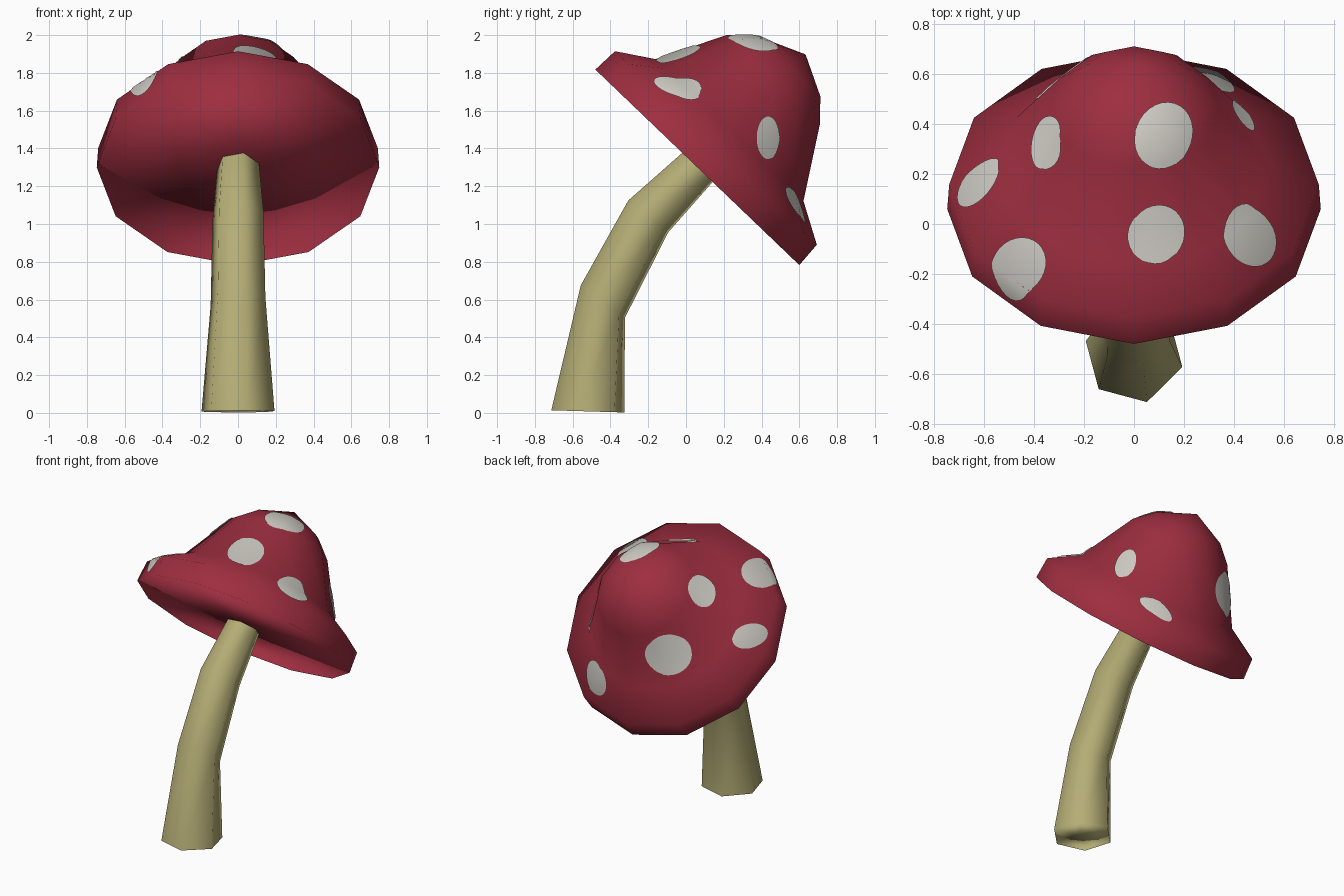
import bpy, bmesh, math
from mathutils import Vector
from mathutils.bvhtree import BVHTree
from mathutils.interpolate import poly_3d_calc

if "Cube" in bpy.data.objects:
    bpy.data.objects.remove(bpy.data.objects["Cube"])


def material(name, rgb):
    m = bpy.data.materials.new(name)
    m.diffuse_color = (*rgb, 1)
    m.use_nodes = True
    m.node_tree.nodes["Principled BSDF"].inputs["Base Color"].default_value = m.diffuse_color
    return m


RED = material("crimson", (0.34, 0.027, 0.050))
CREAM = material("off_white", (0.64, 0.62, 0.57))
TAN = material("pale_olive", (0.46, 0.42, 0.18))
X = Vector((1, 0, 0))


def finish(bm, name, mat, normals=None):
    me = bpy.data.meshes.new(name)
    bm.to_mesh(me)
    ob = bpy.data.objects.new(name, me)
    bpy.context.collection.objects.link(ob)
    me.materials.append(mat)
    for p in me.polygons:
        p.use_smooth = True
    if normals:
        me.normals_split_custom_set_from_vertices(normals)
    return ob


def bridge(bm, a, b):
    n = len(a)
    for i in range(n):
        bm.faces.new((a[i], a[(i + 1) % n], b[(i + 1) % n], b[i]))


def fan(bm, ring, tip):
    for i in range(len(ring)):
        bm.faces.new((ring[i], ring[(i + 1) % len(ring)], tip))


def add_ring(bm, centre, e1, e2, r, n, start=0.0):
    angles = [start + math.tau * i / n for i in range(n)]
    return [bm.verts.new(centre + e1 * (r * math.cos(t)) + e2 * (r * math.sin(t))) for t in angles]


def orient_outward(bm, inside):
    for f in bm.faces:
        f.normal_update()
        if f.normal.dot(f.calc_center_median() - inside(f)) < 0:
            f.normal_flip()
    bm.normal_update()


# Flat lid that closes an open ring and keeps the wall's rounded shading at its edge
def lid(name, mat, ring, facing):
    bm = bmesh.new()
    vs = [bm.verts.new(v.co) for v in ring]
    normals = [v.normal.copy() for v in ring] + [facing]
    fan(bm, vs, bm.verts.new(sum((v.co for v in ring), Vector()) / len(ring)))
    bm.normal_update()
    for f in bm.faces:
        if f.normal.dot(facing) < 0:
            f.normal_flip()
    finish(bm, name, mat, normals)


# Cap: tilted 12-sided lathe; each row is radius, height, sideways shift
CENTRE = Vector((0, 0.06, 1.30))
U = Vector((0, 0.722, -0.692))
N = Vector((0, 0.692, 0.722))
profile = [(0.748, 0, 0), (0.74, 0.142, 0), (0.543, 0.26, -0.014),
           (0.34, 0.616, -0.031), (0.23, 0.722, -0.02)]
cap = bmesh.new()
rings = [add_ring(cap, CENTRE + N * h + U * s, U, X, r, 12) for r, h, s in profile]
for a, b in zip(rings, rings[1:]):
    bridge(cap, a, b)
fan(cap, rings[-1], cap.verts.new(CENTRE + N * 0.828))
orient_outward(cap, lambda f: CENTRE)
cap.faces.ensure_lookup_table()
tree = BVHTree.FromBMesh(cap)
finish(cap, "cap", RED)
lid("cap_underside", RED, rings[0], -N)

# Stem: bent, tapering six-sided tube; each row is y, z, radius, tangent y, tangent z
path = [(-0.52, 0.008, 0.20, 0.03, 1), (-0.44, 0.59, 0.15, 0.59, 0.81),
        (-0.20, 1.04, 0.14, 0.62, 0.78), (0.063, 1.302, 0.115, 0.68, 0.73)]
bm = bmesh.new()
rings = [add_ring(bm, Vector((0, y, z)), X, Vector((0, tz, -ty)).normalized(), r, 6, math.radians(-15))
         for y, z, r, ty, tz in path]
for a, b in zip(rings, rings[1:]):
    bridge(bm, a, b)
bmesh.ops.recalc_face_normals(bm, faces=bm.faces)
bm.faces.ensure_lookup_table()
f0 = bm.faces[0]
if f0.normal.dot(f0.calc_center_median() - Vector((0, -0.48, 0.3))) < 0:
    bmesh.ops.reverse_faces(bm, faces=bm.faces)
bm.normal_update()
finish(bm, "stem", TAN)
base = [v.normal.copy() for v in rings[0]]
lid("stem_base", TAN, rings[0], Vector((0, 0, -1)))


# Spots: thin oval patches draped over the cap, shaded with the cap's smooth normals
def spot(index, point, long_axis, r1, r2):
    if len(point) == 2:
        loc, nor = tree.ray_cast(Vector((*point, 3)), Vector((0, 0, -1)))[:2]
    else:
        loc, nor = tree.find_nearest(Vector(point))[:2]
    e1 = Vector(long_axis)
    e1 = (e1 - nor * e1.dot(nor)).normalized()
    e2 = nor.cross(e1)
    bm = bmesh.new()
    normals = []

    def drape(k, t):
        p = loc + e1 * (k * r1 * math.cos(t)) + e2 * (k * r2 * math.sin(t))
        hit, hn, face, _ = tree.ray_cast(p + nor * 0.25, -nor)
        if hit is None:
            hit, hn, face, _ = tree.find_nearest(p)
        vs = cap.faces[face].verts
        n = Vector()
        for v, w in zip(vs, poly_3d_calc([v.co for v in vs], hit)):
            n += v.normal * w
        normals.append(n.normalized())
        return bm.verts.new(hit + hn * 0.007)

    rings = [[drape(k / 6, math.tau * i / 28) for i in range(28)] for k in range(6, 0, -1)]
    for a, b in zip(rings, rings[1:]):
        bridge(bm, a, b)
    fan(bm, rings[-1], drape(0, 0))
    bm.normal_update()
    for f in bm.faces:
        if f.normal.dot(nor) < 0:
            f.normal_flip()
    finish(bm, f"spot_{index}", CREAM, normals)


spots = [((0.12, 0.355), (0.5, 0.8, 0), 0.138, 0.115),
         ((0.09, -0.04), (0, 1, 0), 0.125, 0.115),
         ((0.46, -0.05), (-0.3, 1, 0), 0.13, 0.115),
         ((-0.46, -0.17), (0, 1, 0), 0.12, 0.12),
         ((-0.62, 0.165), (0.45, 0.9, 0), 0.12, 0.08),
         ((-0.35, 0.325), (0, 1, 0), 0.108, 0.108),
         ((0.30, 0.58, 1.10), (-0.6, 0.5, -0.5), 0.125, 0.078),
         ((0.43, 0.43, 1.455), (0, 0.2, 1), 0.118, 0.07),
         ((-0.30, 0.62, 1.42), (0, 0, 1), 0.15, 0.15)]
for i, s in enumerate(spots, 1):
    spot(i, *s)
